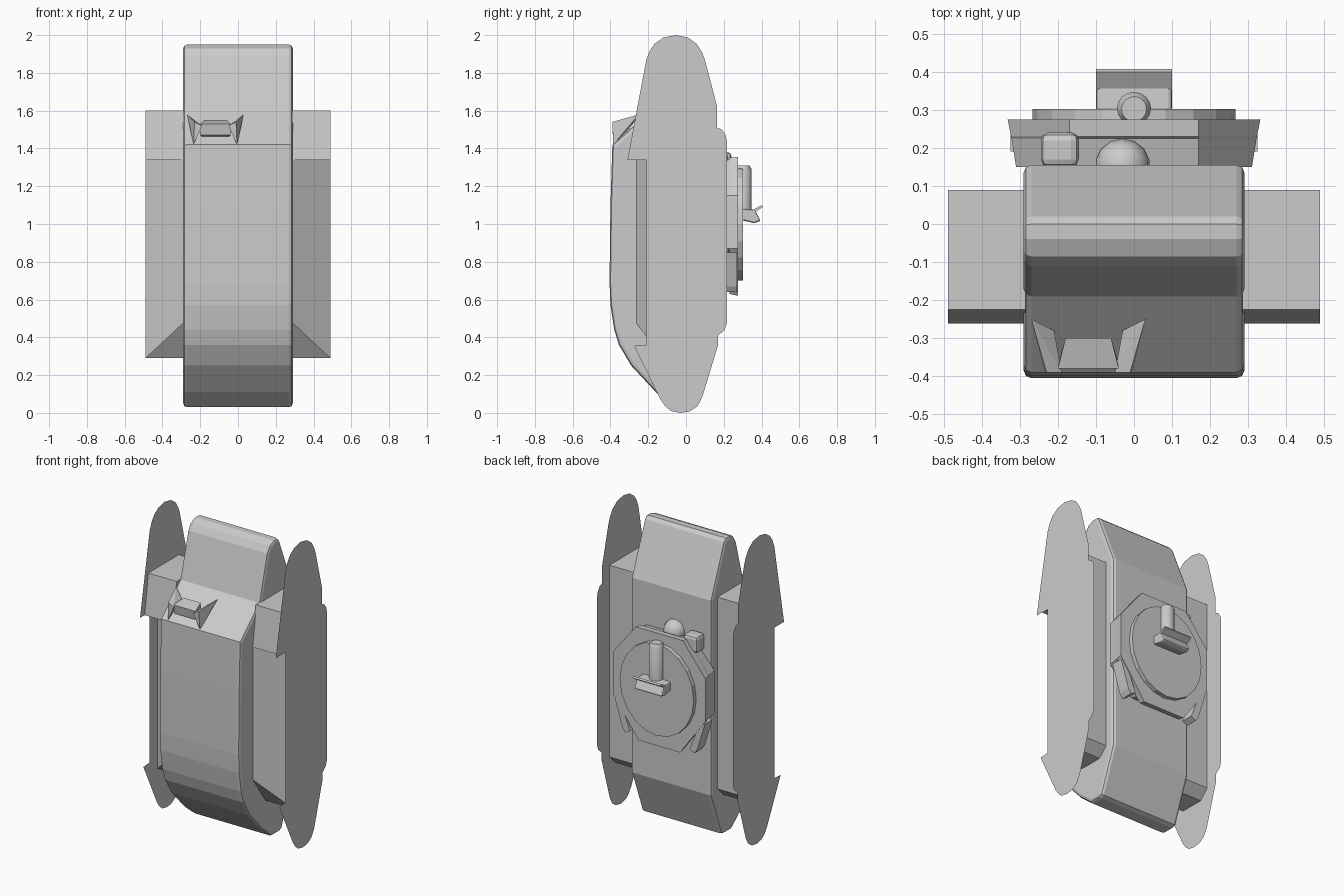
import bpy, bmesh, math
from mathutils import Vector

if "Cube" in bpy.data.objects:
    bpy.data.objects.remove(bpy.data.objects["Cube"])

grey = bpy.data.materials.new("plain grey")
grey.diffuse_color = (0.6, 0.6, 0.6, 1)
grey.use_nodes = True
grey.node_tree.nodes["Principled BSDF"].inputs["Base Color"].default_value = grey.diffuse_color


def finish(name, bm, bevel=0, segments=2, smooth=False):
    bmesh.ops.recalc_face_normals(bm, faces=bm.faces)
    me = bpy.data.meshes.new(name)
    bm.to_mesh(me)
    bm.free()
    me.materials.append(grey)
    ob = bpy.data.objects.new(name, me)
    bpy.context.collection.objects.link(ob)
    if bevel:
        m = ob.modifiers.new("Bevel", 'BEVEL')
        m.width, m.segments, m.limit_method = bevel, segments, 'ANGLE'
        m.angle_limit = math.radians(70)
    if smooth:
        bpy.context.view_layer.objects.active = ob
        ob.select_set(True)
        bpy.ops.object.shade_smooth_by_angle(angle=math.radians(35))
        ob.select_set(False)
    return ob


def loft(name, rings, **kw):
    """Skin matching rings of points and cap both ends."""
    bm = bmesh.new()
    vs = [[bm.verts.new(p) for p in r] for r in rings]
    n = len(vs[0])
    for a, b in zip(vs, vs[1:]):
        for i in range(n):
            bm.faces.new((a[i], a[(i + 1) % n], b[(i + 1) % n], b[i]))
    bm.faces.new(vs[0])
    bm.faces.new(vs[-1])
    return finish(name, bm, **kw)


def side_profile(name, pts, x0, x1, **kw):
    return loft(name, [[(x, y, z) for y, z in pts] for x in (x0, x1)], **kw)


def hull_of(name, pts, **kw):
    bm = bmesh.new()
    for p in pts:
        bm.verts.new(p)
    r = bmesh.ops.convex_hull(bm, input=bm.verts)
    bmesh.ops.delete(bm, geom=list({v for v in r["geom_interior"] if isinstance(v, bmesh.types.BMVert)}),
                     context='VERTS')
    bmesh.ops.dissolve_limit(bm, angle_limit=0.02, verts=bm.verts, edges=bm.edges)
    return finish(name, bm, **kw)


def box(name, x0, x1, y0, y1, z0, z1, **kw):
    return side_profile(name, [(y0, z0), (y1, z0), (y1, z1), (y0, z1)], x0, x1, **kw)


# Main body, extruded from its side profile
body = [(-.04, 1.95), (0, 1.95), (.02, 1.93), (.155, 1.6), (.155, .33), (.045, .04), (.02, .03),
        (-.06, .03), (-.16, .11), (-.29, .25), (-.355, .36), (-.38, .44), (-.40, .57), (-.405, .69),
        (-.40, 1.1), (-.39, 1.42), (-.19, 1.6), (-.11, 1.89), (-.085, 1.93)]
side_profile("main_body", body, -.29, .29, bevel=.02)

# Thin side skirts
skirt = [(-.21, 1.87), (-.19, 1.92), (-.165, 1.955), (-.12, 1.987), (-.055, 2), (.01, 1.987),
         (.055, 1.955), (.085, 1.91), (.1, 1.87), (.165, 1.62), (.165, 1.51), (.19, 1.5), (.21, 1.47),
         (.218, 1.43), (.218, .48), (.205, .44), (.17, .41), (.17, .36), (.085, .08), (.06, .035),
         (.02, .008), (-.03, 0), (-.08, .01), (-.11, .035), (-.135, .07), (-.275, .355),
         (-.21, .36), (-.21, 1.34), (-.31, 1.34)]
for s, side in ((-1, "left"), (1, "right")):
    bm = bmesh.new()
    bm.faces.new([bm.verts.new((s * .49, y, z)) for y, z in skirt])
    finish(side + "_skirt", bm)

    # Sponson with a slanted front and mitred foot
    i, o = s * .285, s * .489
    hull_of(side + "_sponson", [(i, -.265, 1.34), (i, -.265, .48), (o, -.13, 1.34), (o, -.13, .29),
                                (i, -.13, .29), (i, .03, .29), (o, .03, .29), (i, .09, .35),
                                (o, .09, .35), (i, .09, 1.34), (o, .09, 1.34)])
    # Raised block above the sponson
    side_profile(side + "_upper_block", [(-.262, 1.34), (.09, 1.34), (.09, 1.6), (-.225, 1.6)], i, o)

    # Wedge fin of the front bracket
    c = -.12
    hull_of(side + "_bracket_fin", [(c + s * x, y, z) for x, y, z in (
        (.15, -.25, 1.58), (.115, -.385, 1.42), (.07, -.39, 1.52), (.11, -.39, 1.54), (.09, -.28, 1.53))])

    # Slanted guard along the lower edge of the turret
    hull_of(side + "_turret_guard", [(s * x, y, z) for y in (.19, .27) for x, z in (
        (.325, .85), (.27, .67), (.25, .64), (.215, .66), (.29, .85))])

# Centre of the front bracket
hull_of("bracket_centre", [(-.18, -.3, 1.55), (-.06, -.3, 1.55), (-.2, -.38, 1.53), (-.04, -.38, 1.53),
                           (-.2, -.37, 1.47), (-.04, -.37, 1.47), (-.18, -.3, 1.45), (-.06, -.3, 1.45)])


# Eight-sided turret, flaring outward
def octagon(y, w, zt, zb):
    half = [(.17, zt), (w, 1.15), (w, .87), (.15, zb)]
    return [(x, y, z) for x, z in half] + [(-x, y, z) for x, z in reversed(half)]


loft("turret", [octagon(.15, .31, 1.32, .70), octagon(.225, .322, 1.34, .68),
                octagon(.23, .323, 1.35, .63), octagon(.275, .332, 1.355, .62)])

# Oval hatch plate
loft("hatch_plate", [[(.267 * math.cos(a), y, 1 + .30 * math.sin(a))
                      for a in (math.tau * k / 20 for k in range(20))] for y in (.27, .302)])

# Upright post with a chamfered top
loft("post", [[(r * math.cos(a), .302 + r * math.sin(a), z)
               for a in (math.tau * k / 16 for k in range(16))]
              for r, z in ((.045, 1.03), (.045, 1.29), (.033, 1.31))], smooth=True)

# Foot of the post and its tilted lip
side_profile("post_foot", [(.295, 1.02), (.36, 1.005), (.395, 1.015), (.365, 1.075), (.295, 1.08)],
             -.1, .1, bevel=.01)
side_profile("post_lip", [(.32, 1.055), (.40, 1.10), (.407, 1.09), (.33, 1.04)], -.1, .1)

# Dome and small box above the turret
bm = bmesh.new()
bmesh.ops.create_uvsphere(bm, u_segments=14, v_segments=8, radius=.072)
for v in bm.verts:
    v.co += Vector((-.03, .152, 1.34))
finish("dome", bm, smooth=True)
box("small_box", -.245, -.145, .15, .24, 1.27, 1.38, bevel=.02)
